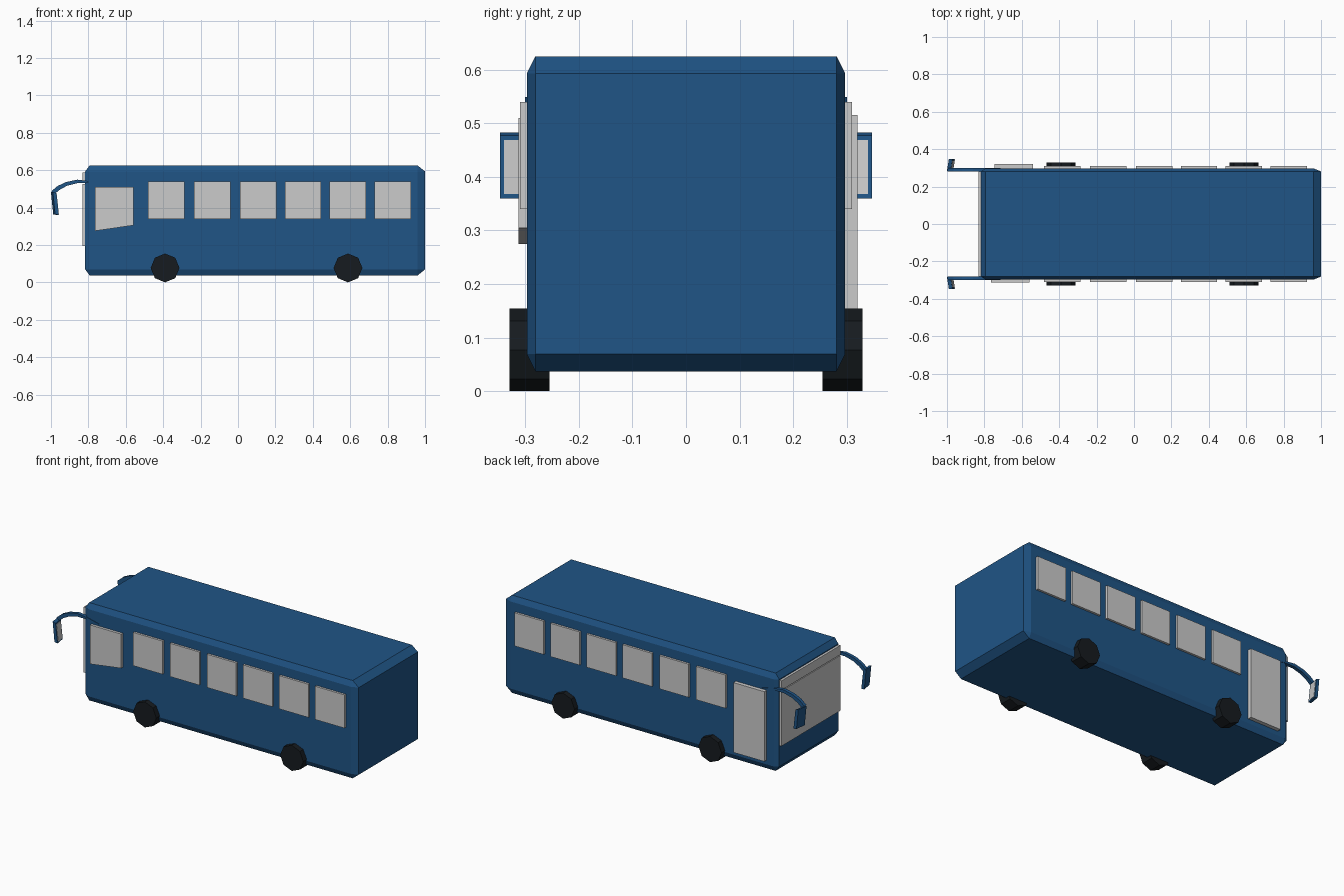
import bpy, bmesh, math

if "Cube" in bpy.data.objects:
    bpy.data.objects.remove(bpy.data.objects["Cube"])


def paint(name, rgb):
    m = bpy.data.materials.new(name)
    m.diffuse_color = (*rgb, 1)
    m.use_nodes = True
    m.node_tree.nodes["Principled BSDF"].inputs["Base Color"].default_value = m.diffuse_color
    return m


BLUE = paint("blue_paint", (0.014, 0.09, 0.24))
BLACK = paint("tyre_black", (0.008, 0.011, 0.014))


def finish(name, bm, mat=None):
    bmesh.ops.recalc_face_normals(bm, faces=bm.faces)
    me = bpy.data.meshes.new(name)
    bm.to_mesh(me)
    bm.free()
    ob = bpy.data.objects.new(name, me)
    bpy.context.collection.objects.link(ob)
    if mat:
        me.materials.append(mat)
    return ob


def prism(name, outline, y0, y1, mat=None, shift=0):
    """Extrude an (x, z) outline from y0 to y1, moving the far end by shift in x."""
    bm = bmesh.new()
    a = [bm.verts.new((x, y0, z)) for x, z in outline]
    b = [bm.verts.new((x + shift, y1, z)) for x, z in outline]
    bm.faces.new(a)
    bm.faces.new(b[::-1])
    for i in range(len(a)):
        j = (i + 1) % len(a)
        bm.faces.new((a[i], b[i], b[j], a[j]))
    return finish(name, bm, mat)


def rect(x0, x1, z0, z1):
    return [(x0, z0), (x1, z0), (x1, z1), (x0, z1)]


# Body: chamfered box, chamfers narrower across y and at the front
X0, X1, Y, Z0, Z1 = -0.817, 1.0, 0.297, 0.037, 0.625
bm = bmesh.new()
bmesh.ops.create_cube(bm, size=1)
for v in bm.verts:
    v.co.x = X1 if v.co.x > 0 else X0
    v.co.y *= 4 * Y
    v.co.z = Z1 if v.co.z > 0 else Z0
bmesh.ops.bevel(bm, geom=bm.edges[:], offset=0.032, segments=1, affect='EDGES')
for v in bm.verts:
    v.co.y *= 0.5
    if v.co.x < 0:
        v.co.x = X0 + (v.co.x - X0) * 0.75
    else:
        v.co.x = X1 + (v.co.x - X1) * 1.25
finish("body", bm, BLUE)

# Passenger windows
starts = (-0.48, -0.235, 0.01, 0.25, 0.49, 0.73)
for side, tag in ((-1, "left"), (1, "right")):
    for i, x in enumerate(starts):
        prism(f"{tag}_window_{i + 1}", rect(x, x + 0.195, 0.34, 0.54),
              side * 0.285, side * 0.31)

# Driver window and passenger door
prism("driver_window", [(-0.765, 0.275), (-0.558, 0.305), (-0.558, 0.51), (-0.765, 0.51)],
      -0.285, -0.313)
prism("door", rect(-0.745, -0.54, 0.095, 0.515), 0.285, 0.32)

# Windscreen and destination panel
prism("windscreen", rect(-0.831, -0.80, 0.195, 0.527), -0.28, 0.28)
prism("destination_panel", rect(-0.831, -0.80, 0.532, 0.588), -0.28, 0.28)

# Wheels: eight sided, point up
for x, end in ((-0.39, "front"), (0.588, "rear")):
    ring = [(x + 0.077 * math.sin(k * math.pi / 4), 0.077 + 0.077 * math.cos(k * math.pi / 4))
            for k in range(8)]
    for side, tag in ((-1, "left"), (1, "right")):
        prism(f"{end}_{tag}_wheel", ring, side * 0.255, side * 0.329, BLACK)

# Mirrors: curved arm, tilted housing, glass facing backwards
top = [(-0.998, 0.487), (-0.965, 0.515), (-0.92, 0.536), (-0.86, 0.549), (-0.79, 0.541), (-0.715, 0.523)]
low = [(-0.72, 0.517), (-0.79, 0.53), (-0.86, 0.53), (-0.915, 0.516), (-0.955, 0.494), (-0.978, 0.474)]
housing = [(-1.0, 0.483), (-0.981, 0.477), (-0.968, 0.36), (-0.988, 0.364)]
glass = [(-0.983, 0.469), (-0.977, 0.469), (-0.966, 0.368), (-0.972, 0.368)]
for side, tag in ((-1, "left"), (1, "right")):
    prism(f"{tag}_mirror_arm", top + low, side * 0.28, side * 0.3, BLUE)
    prism(f"{tag}_mirror_housing", housing, side * 0.283, side * 0.347, BLUE, 0.01)
    prism(f"{tag}_mirror_glass", glass, side * 0.29, side * 0.34, None, 0.008)
